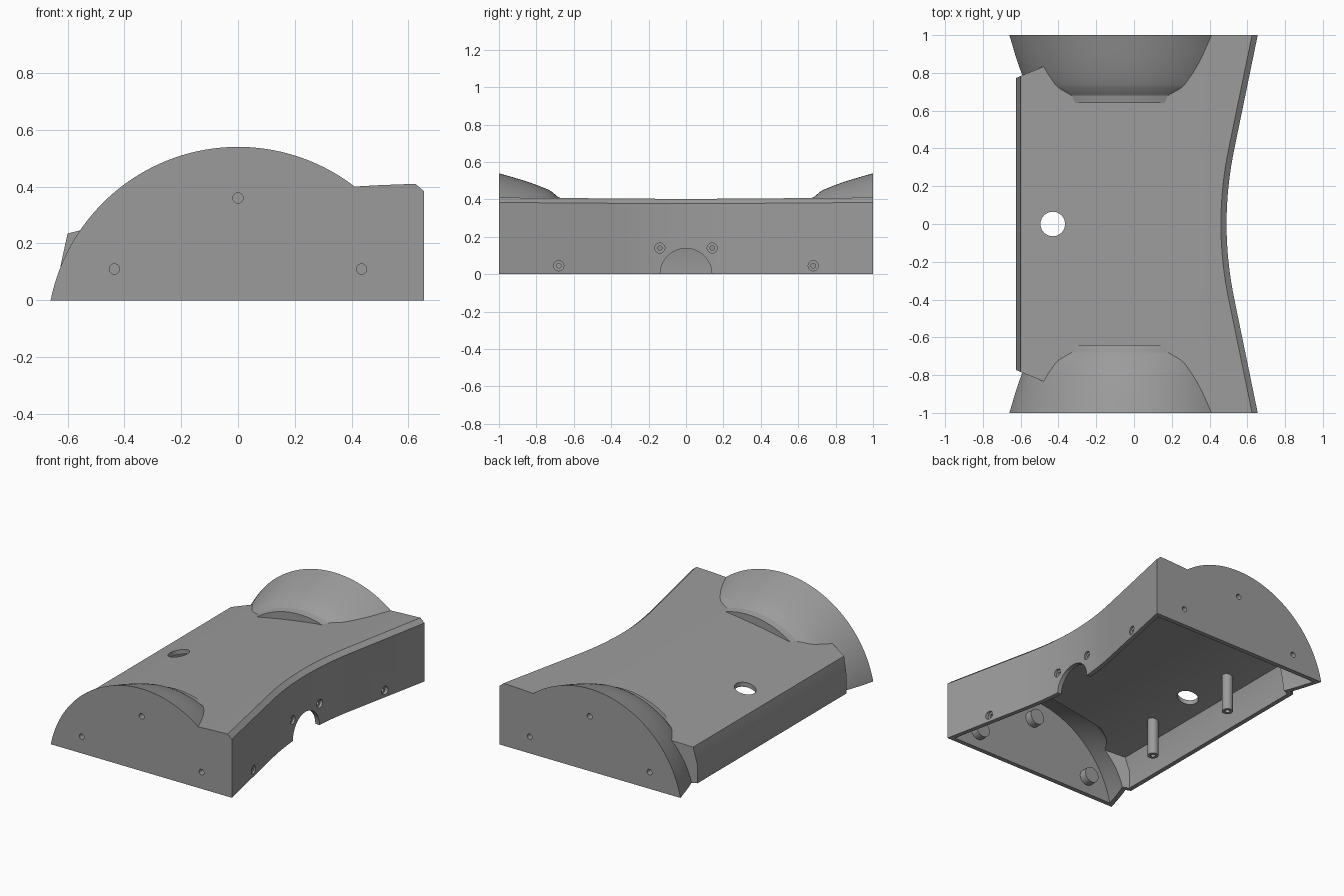
import bpy, bmesh, math
from mathutils import Matrix, Vector

if "Cube" in bpy.data.objects:
    bpy.data.objects.remove(bpy.data.objects["Cube"])

T = 0.03          # wall thickness
AXIS_Z = -0.133   # height of the axis the end domes turn about


def link(name, bm):
    bmesh.ops.recalc_face_normals(bm, faces=bm.faces)
    me = bpy.data.meshes.new(name)
    bm.to_mesh(me)
    bm.free()
    ob = bpy.data.objects.new(name, me)
    bpy.context.collection.objects.link(ob)
    return ob


def loft(name, rings):
    """Closed solid through equal-length rings."""
    bm = bmesh.new()
    vs = [[bm.verts.new(p) for p in r] for r in rings]
    n = len(vs[0])
    for a, b in zip(vs, vs[1:]):
        for i in range(n):
            j = (i + 1) % n
            bm.faces.new((a[i], a[j], b[j], b[i]))
    bm.faces.new(vs[0])
    bm.faces.new(vs[-1][::-1])
    return link(name, bm)


def box(name, lo, hi):
    ring = lambda y: [(lo[0], y, lo[2]), (hi[0], y, lo[2]), (hi[0], y, hi[2]), (lo[0], y, hi[2])]
    return loft(name, [ring(lo[1]), ring(hi[1])])


def rod(name, a, b, r, seg=32):
    a, b = Vector(a), Vector(b)
    d = b - a
    bm = bmesh.new()
    m = Matrix.Translation((a + b) / 2) @ d.to_track_quat('Z', 'Y').to_matrix().to_4x4()
    bmesh.ops.create_cone(bm, cap_ends=True, segments=seg, radius1=r, radius2=r,
                          depth=d.length, matrix=m)
    return link(name, bm)


def combine(ob, tool, op):
    mod = ob.modifiers.new("bool", 'BOOLEAN')
    mod.object, mod.operation, mod.solver = tool, op, 'EXACT'
    dg = bpy.context.evaluated_depsgraph_get()
    me = bpy.data.meshes.new_from_object(ob.evaluated_get(dg))
    ob.modifiers.clear()
    ob.data = me
    bpy.data.objects.remove(tool)


def top_z(x):
    return 0.235 + 0.1634 * (x + 0.6) - 0.0963 * (x + 0.6) * (x - 0.41)


def wall_x(y):
    y = abs(y)
    return 0.49 + 0.26 * y * y if y < 0.4 else 0.5316 + 0.2057 * (y - 0.4)


# Solid made of the deck body plus a dome at each end, inset by t
def solid(name, t, base):
    rings = []
    ys = [-1.05] + [-0.4 + 0.05 * i for i in range(17)] + [1.05]
    for y in ys:
        w = wall_x(y)
        x0, x1 = -0.6 + t, w - 0.03 - t
        ring = [(-0.625 + t, y, base), (-0.625 + t, y, 0.12)]
        for i in range(17):
            x = x0 + (x1 - x0) * i / 16
            ring.append((x, y, top_z(x) - t))
        ring += [(w - t, y, top_z(w - 0.03) - 0.026 - t), (w - t, y, base)]
        rings.append(ring)
    ob = loft(name, rings)

    # slanted cut at the two left corners
    for s in (-1, 1):
        line = lambda x: 0.775 + 0.414 * (x + 0.62) - t * 1.08
        xe = -0.4 + t
        plan = [(-0.9, line(-0.9)), (xe, line(xe)), (xe, 1.2), (-0.9, 1.2)]
        cut = loft("corner_cut", [[(x, s * y, z) for x, y in plan] for z in (-0.5, 1)])
        combine(ob, cut, 'DIFFERENCE')

    # end domes
    prof = [(0.64 + t, 0.535), (0.68, 0.543), (0.72, 0.576), (0.74, 0.587), (0.79, 0.607),
            (0.84, 0.625), (0.89, 0.641), (0.945, 0.657), (1.0, 0.673), (1.05, 0.687)]
    for s in (-1, 1):
        rings = []
        for y, r in prof:
            r -= t
            lim = 0.5 - t
            a0 = math.pi - math.asin((base - AXIS_Z) / r)
            a1 = math.acos(lim / r)
            ring = [(r * math.cos(a), s * y, AXIS_Z + r * math.sin(a))
                    for a in (a0 + (a1 - a0) * i / 56 for i in range(57))]
            rings.append(ring + [(lim, s * y, base)])
        combine(ob, loft("dome", rings), 'UNION')

    # trim flat at the ends and the bottom
    trim = box("trim", (-2, -1 + t, base + 0.05), (2, 1 - t, 2))
    combine(ob, trim, 'INTERSECT')
    return ob


shell = solid("shell", 0.0, -0.05)
combine(shell, solid("cavity", T, -0.12), 'DIFFERENCE')

# Round hole in the deck and half-round notch in the concave wall
combine(shell, rod("deck_hole", (-0.43, 0, 0.1), (-0.43, 0, 0.6), 0.065, 48), 'DIFFERENCE')
combine(shell, rod("notch", (0.38, 0, 0), (0.7, 0, 0), 0.138, 64), 'DIFFERENCE')

# Countersunk screw holes in the concave wall
for y, z in ((0.14, 0.14), (0.68, 0.045)):
    for s in (-1, 1):
        x = wall_x(y)
        combine(shell, rod("sink", (x - 0.015, s * y, z), (x + 0.1, s * y, z), 0.027, 24), 'DIFFERENCE')
        combine(shell, rod("screw", (x - 0.1, s * y, z), (x + 0.1, s * y, z), 0.012, 16), 'DIFFERENCE')

# Bosses with blind holes in the two end walls
for s in (-1, 1):
    for x, z in ((0, 0.36), (-0.435, 0.11), (0.435, 0.11)):
        combine(shell, rod("boss", (x, s * 0.92, z), (x, s * 0.985, z), 0.052), 'UNION')
        combine(shell, rod("pin", (x, s * 0.94, z), (x, s * 1.1, z), 0.018, 24), 'DIFFERENCE')

# Posts hanging under the deck
for s in (-1, 1):
    p = (-0.45, s * 0.355)
    combine(shell, rod("post", (*p, 0.0), (*p, top_z(p[0]) - 0.015), 0.034, 24), 'UNION')
    combine(shell, rod("post_hole", (*p, -0.1), (*p, 0.15), 0.015, 16), 'DIFFERENCE')

# One grey for everything
grey = bpy.data.materials.new("grey")
grey.diffuse_color = (0.33, 0.33, 0.33, 1)
grey.use_nodes = True
grey.node_tree.nodes["Principled BSDF"].inputs["Base Color"].default_value = grey.diffuse_color
shell.data.materials.clear()
shell.data.materials.append(grey)
for p in shell.data.polygons:
    p.material_index = 0

bpy.context.view_layer.objects.active = shell
shell.select_set(True)
bpy.ops.object.shade_smooth_by_angle(angle=math.radians(25))
